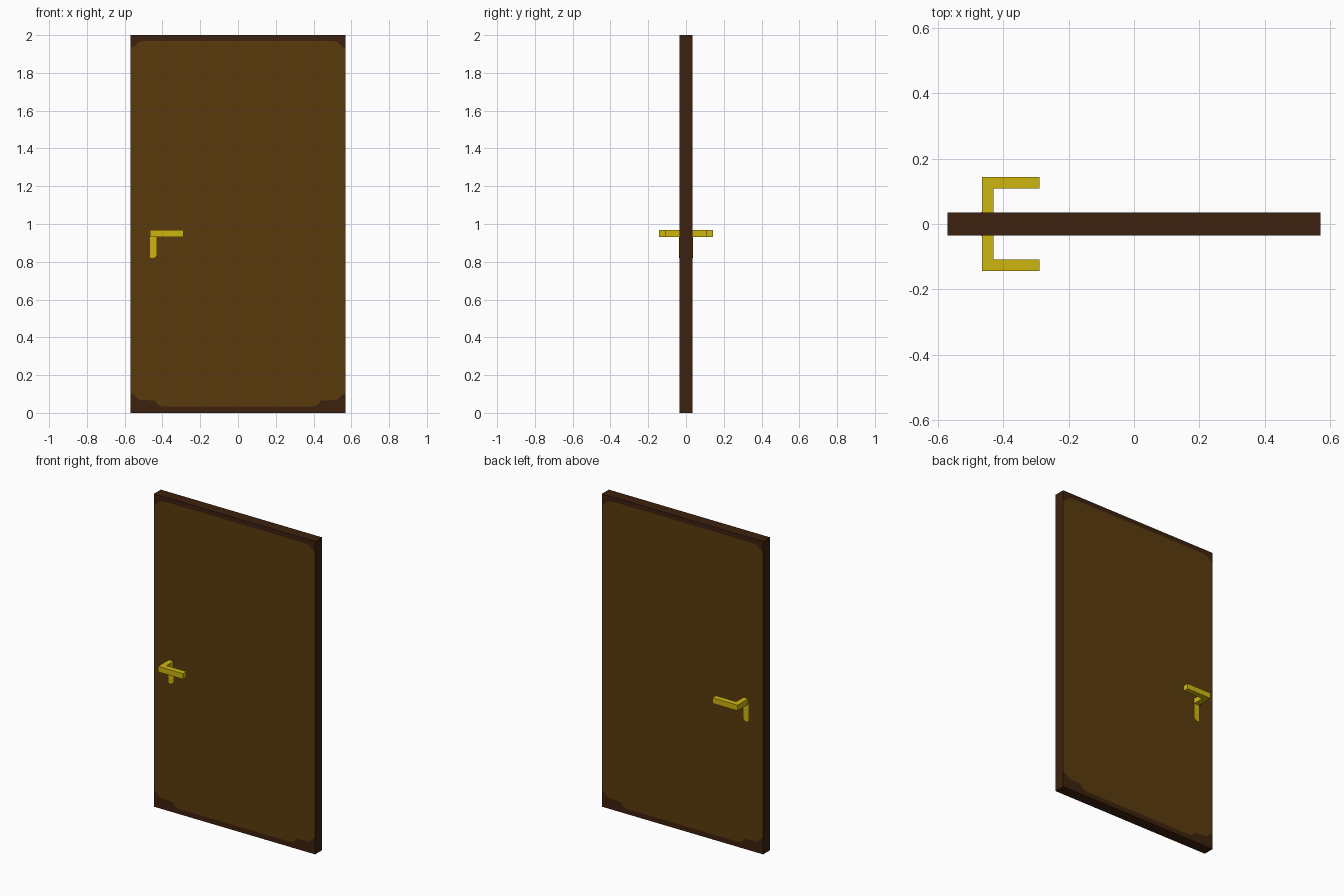
import bpy
import bmesh

cube = bpy.data.objects.get("Cube")
if cube:
    bpy.data.objects.remove(cube, do_unlink=True)

W, D, H = 0.57, 0.035, 2.0   # half width, half thickness, height


def material(name, rgb):
    m = bpy.data.materials.new(name)
    m.use_nodes = True
    m.diffuse_color = (*rgb, 1)
    m.node_tree.nodes["Principled BSDF"].inputs["Base Color"].default_value = (*rgb, 1)
    return m


wood = material("panel brown", (0.100, 0.044, 0.004))
dark = material("dark brown", (0.046, 0.0155, 0.0046))
brass = material("brass yellow", (0.62, 0.47, 0.0048))


def finish(name, bm, mats):
    bmesh.ops.recalc_face_normals(bm, faces=bm.faces)
    mesh = bpy.data.meshes.new(name)
    bm.to_mesh(mesh)
    bm.free()
    for m in mats:
        mesh.materials.append(m)
    obj = bpy.data.objects.new(name, mesh)
    bpy.context.collection.objects.link(obj)
    return obj


def prism(name, points, low, high, place, mat):
    """Closed prism: a 2D outline placed at two depths."""
    bm = bmesh.new()
    a = [bm.verts.new(place(u, v, low)) for u, v in points]
    b = [bm.verts.new(place(u, v, high)) for u, v in points]
    bm.faces.new(a)
    bm.faces.new(b)
    for i in range(len(a)):
        j = (i + 1) % len(a)
        bm.faces.new((a[i], a[j], b[j], b[i]))
    return finish(name, bm, [mat])


def mirrored(half):
    """Left-to-right line from its left half."""
    return half + [(-x, z) for x, z in reversed(half)]


# Door leaf: both sides are cut into a worn bottom edge, a panel and a top edge
lower = mirrored([(-W, 0.105), (-0.545, 0.09), (-0.53, 0.073), (-0.515, 0.068),
                  (-0.44, 0.066), (-0.425, 0.045), (-0.40, 0.033)])
upper = mirrored([(-W, 1.93), (-0.55, 1.94), (-0.535, 1.955),
                  (-0.52, 1.966), (-0.49, 1.97)])
bm = bmesh.new()
rows = {}
for y in (-D, D):
    rows[y] = [[bm.verts.new((x, y, z)) for x, z in line]
               for line in ([(-W, 0), (W, 0)], lower, upper, [(-W, H), (W, H)])]
    for k in range(3):
        face = bm.faces.new(rows[y][k] + rows[y][k + 1][::-1])
        face.material_index = 1 if k == 1 else 0

# Door edges joining the two sides
f, b = rows[-D], rows[D]
for k in (0, 3):
    bm.faces.new((f[k][0], f[k][-1], b[k][-1], b[k][0]))
for k in range(3):
    for e in (0, -1):
        bm.faces.new((f[k][e], f[k + 1][e], b[k + 1][e], b[k][e]))
finish("door_leaf", bm, [dark, wood])

# Lever handles and lock plates on both sides
lever = [(-0.465, D), (-0.43, D), (-0.43, 0.108), (-0.288, 0.108),
         (-0.288, 0.143), (-0.465, 0.143)]
plate = [(-0.467, 0.95), (-0.467, 0.826), (-0.46, 0.82), (-0.445, 0.82),
         (-0.432, 0.832), (-0.432, 0.95)]
for side, s in (("front", -1), ("back", 1)):
    prism(side + "_lever_handle", lever, 0.931, 0.967,
          lambda u, v, w: (u, s * v, w), brass)
    prism(side + "_lock_plate", plate, D - 0.001, D + 0.002,
          lambda u, v, w: (u, s * w, v), brass)
